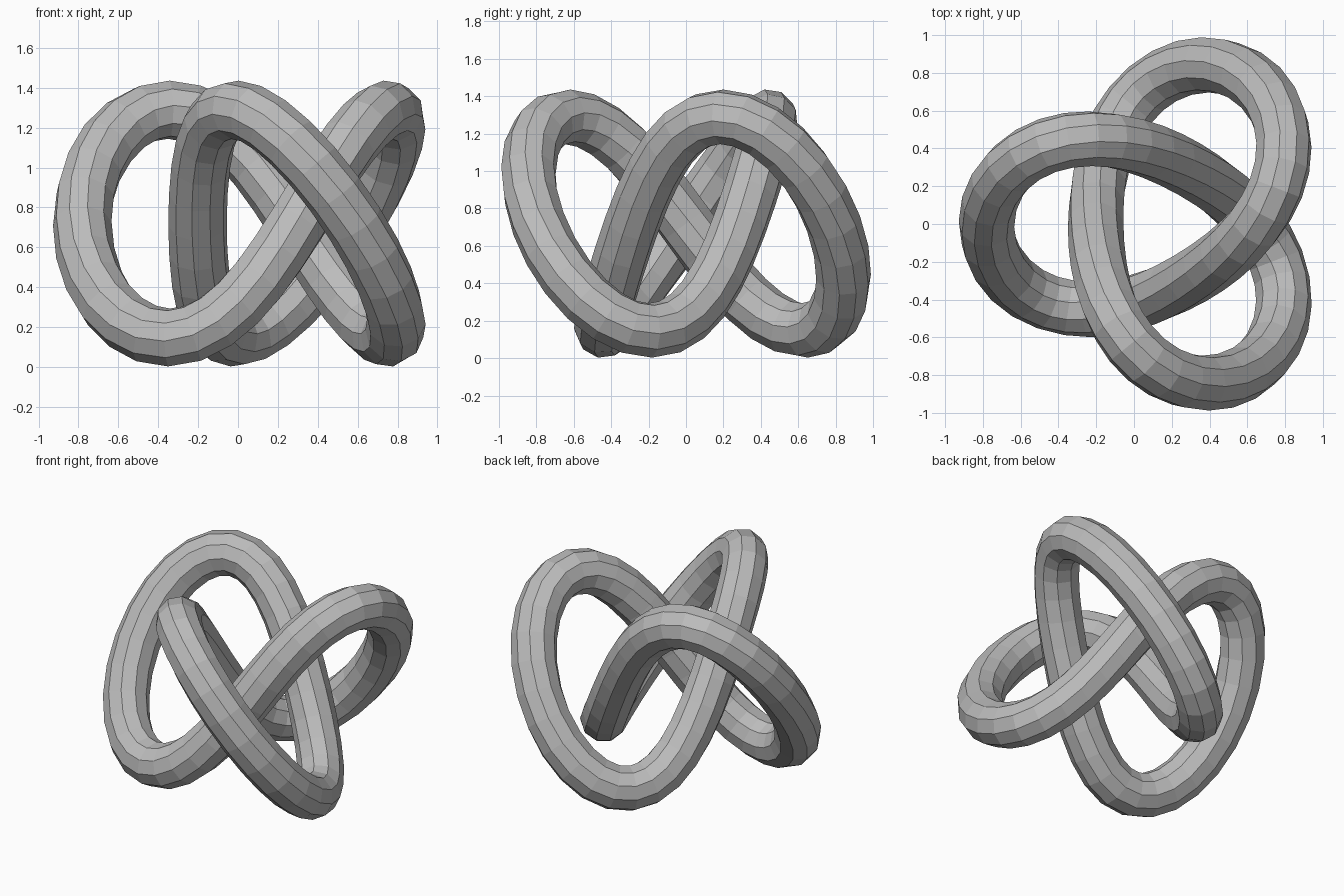
import bpy
from math import sin, cos, tau

if "Cube" in bpy.data.objects:
    bpy.data.objects.remove(bpy.data.objects["Cube"], do_unlink=True)

RING, WAVE, RIPPLE = 0.622, 0.24, 0.049   # plan harmonics of the knot
SHIFT, RISE, TUBE = 0.13, 0.571, 0.148
STEPS = 72


def knot_point(u):
    x = RING * cos(2 * u) + WAVE * cos(u) + RIPPLE * cos(5 * u)
    y = RING * sin(2 * u) - WAVE * sin(u) + RIPPLE * sin(5 * u)
    return (SHIFT - x, -y, RISE + TUBE - RISE * sin(3 * u), 1)


# Grey material
grey = bpy.data.materials.new("plain grey")
grey.use_nodes = True
colour = (0.5, 0.5, 0.5, 1)
grey.diffuse_color = colour
grey.node_tree.nodes["Principled BSDF"].inputs["Base Color"].default_value = colour

# Closed three-lobed path with a round section
path = bpy.data.curves.new("knot_tube", "CURVE")
path.dimensions = "3D"
path.bevel_depth = TUBE
path.bevel_resolution = 3
spline = path.splines.new("POLY")
spline.points.add(STEPS - 1)
for i, point in enumerate(spline.points):
    point.co = knot_point(tau * i / STEPS)
spline.use_cyclic_u = True
spline.use_smooth = False
path.materials.append(grey)

knot = bpy.data.objects.new("knot_tube", path)
bpy.context.collection.objects.link(knot)

# Turn the path into a faceted mesh
bpy.ops.object.select_all(action="DESELECT")
knot.select_set(True)
bpy.context.view_layer.objects.active = knot
bpy.ops.object.convert(target="MESH")
bpy.ops.object.shade_flat()
